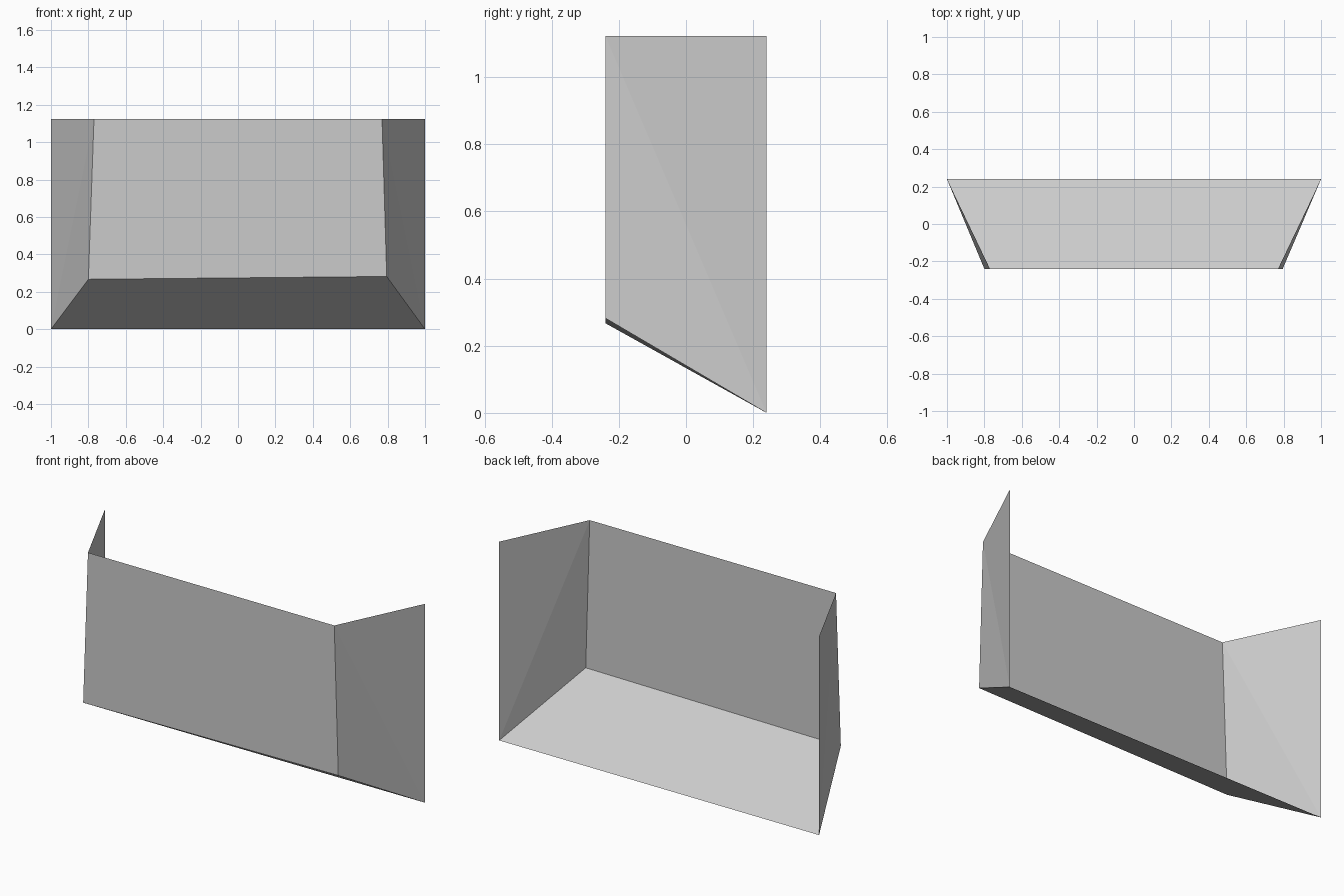
import bpy
import bmesh

cube = bpy.data.objects.get("Cube")
if cube:
    bpy.data.objects.remove(cube, do_unlink=True)

# Single plain grey
GREY = (0.6, 0.6, 0.6, 1.0)
grey = bpy.data.materials.new("plain_grey")
grey.use_nodes = True
grey.diffuse_color = GREY
grey.node_tree.nodes["Principled BSDF"].inputs["Base Color"].default_value = GREY

FRONT, BACK, TOP = -0.24, 0.24, 1.123


def panel(name, *faces):
    """Thin sheet made of flat faces that share corners."""
    bm = bmesh.new()
    for corners in faces:
        bm.faces.new([bm.verts.new(c) for c in corners])
    bmesh.ops.remove_doubles(bm, verts=bm.verts[:], dist=0.0001)
    mesh = bpy.data.meshes.new(name)
    bm.to_mesh(mesh)
    bm.free()
    mesh.materials.append(grey)
    obj = bpy.data.objects.new(name, mesh)
    bpy.context.collection.objects.link(obj)
    return obj


def side_corners(side, top_x, low_x, low_z, floor_x):
    """Named corners of one side wall; side is -1 or 1."""
    return {
        "front_top": (side * top_x, FRONT, TOP),
        "front_low": (side * low_x, FRONT, low_z),
        "back_top": (side, BACK, TOP),
        "back_low": (side, BACK, 0),
        "floor": (side * floor_x, BACK, 0),
    }


right = side_corners(-1, 0.77, 0.80, 0.267, 0.985)
left = side_corners(1, 0.77, 0.795, 0.282, 0.96)

# Upright front sheet
panel("front_panel", [right["front_top"], right["front_low"],
                      left["front_low"], left["front_top"]])

# Sloping floor sheet
panel("sloped_floor", [right["front_low"], right["floor"],
                       left["floor"], left["front_low"]])

# Flared side walls, slightly creased along the diagonal
for name, c, side in (("right_wall", right, -1), ("left_wall", left, 1)):
    faces = [[c[k] for k in keys] for keys in (
        ("front_top", "back_low", "back_top"),
        ("front_top", "front_low", "back_low"),
        ("front_low", "floor", "back_low"))]
    if side < 0:
        faces = [f[::-1] for f in faces]
    panel(name, *faces)
